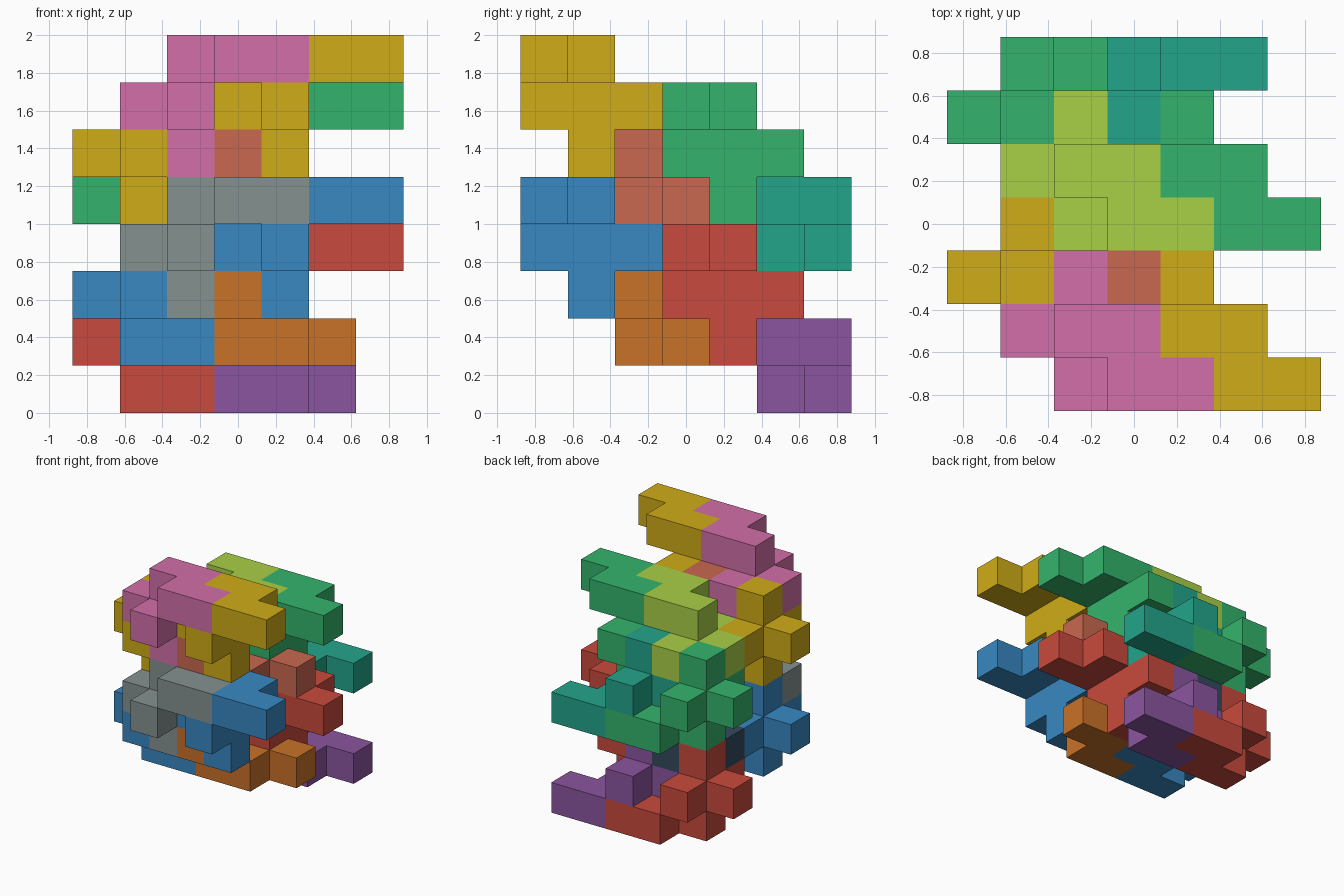
import bpy, bmesh
from math import radians
from mathutils import Vector

if "Cube" in bpy.data.objects:
    bpy.data.objects.remove(bpy.data.objects["Cube"])

CELL = 0.25

# One puzzle piece: a five-armed cross whose top arm continues as a zigzag
PIECE = [(0, 0, 0), (-1, 0, 0), (0, -1, 0), (0, 1, 0), (0, 0, -1),
         (0, 0, 1), (1, 0, 1), (1, -1, 1), (2, -1, 1)]
# The partner piece is the same shape turned half way round the x axis
TURNED = [(x, -y, -z) for x, y, z in PIECE]

COLOURS = {
    "gold": "D0AC18", "blue": "3888C2", "green": "34B46C", "red": "C94A3D",
    "pink": "D26FA8", "grey": "859290", "lime": "A9D046", "charcoal": "34495E",
    "rust": "C96850", "orange": "C97228", "teal": "23A58B", "purple": "8B559F",
}


def material(name):
    """Material with the sRGB hex colour turned into linear values."""
    mat = bpy.data.materials.get(name) or bpy.data.materials.new(name)
    srgb = [int(COLOURS[name][n:n + 2], 16) / 255 for n in (0, 2, 4)]
    rgb = [c / 12.92 if c <= 0.04045 else ((c + 0.055) / 1.055) ** 2.4 for c in srgb]
    mat.diffuse_color = (*rgb, 1)
    mat.use_nodes = True
    mat.node_tree.nodes["Principled BSDF"].inputs["Base Color"].default_value = mat.diffuse_color
    return mat


def add_piece(name, cells, centre, colour):
    """Skin a set of grid cells with outward faces, merging flat areas."""
    bm = bmesh.new()
    corners = {}
    filled = set(cells)
    for cell in cells:
        for axis in range(3):
            u, v = (axis + 1) % 3, (axis + 2) % 3
            for sign in (-1, 1):
                neighbour = list(cell)
                neighbour[axis] += sign
                if tuple(neighbour) in filled:
                    continue
                quad = []
                for du, dv in ((-1, -1), (1, -1), (1, 1), (-1, 1)):
                    p = [2 * c for c in cell]
                    p[axis] += sign
                    p[u] += du
                    p[v] += dv
                    key = tuple(p)
                    if key not in corners:
                        corners[key] = bm.verts.new(Vector(key) * CELL / 2)
                    quad.append(corners[key])
                bm.faces.new(quad if sign > 0 else quad[::-1])
    bmesh.ops.dissolve_limit(bm, angle_limit=radians(1), verts=bm.verts[:], edges=bm.edges[:])
    mesh = bpy.data.meshes.new(name)
    bm.to_mesh(mesh)
    bm.free()
    mesh.materials.append(material(colour))
    obj = bpy.data.objects.new(name, mesh)
    i, j, k = centre
    obj.location = ((i - 3) * CELL, (j - 3) * CELL, (k + 0.5) * CELL)
    bpy.context.collection.objects.link(obj)


# Four columns of pieces: name, shape, centre cell of the upper front copy,
# colours of the upper front, lower front, upper back and lower back copies
MAIN = ("gold", "blue", "green", "red")
COLUMNS = [
    ("right_piece", PIECE, (4, 1, 6), MAIN),
    ("left_piece", PIECE, (2, 1, 6), ("pink", "grey", "lime", "charcoal")),
    ("turned_right_piece", TURNED, (3, 2, 5), ("rust", "orange", "teal", "purple")),
    ("turned_left_piece", TURNED, (1, 2, 5), MAIN),
]
# Stacking steps: three cells down, and three back with one down
COPIES = [("upper_front", (0, 0, 0)), ("lower_front", (0, 0, -3)),
          ("upper_back", (0, 3, -1)), ("lower_back", (0, 3, -4))]

for part, shape, centre, colours in COLUMNS:
    for (place, step), colour in zip(COPIES, colours):
        spot = [c + s for c, s in zip(centre, step)]
        add_piece(f"{place}_{part}", shape, spot, colour)
